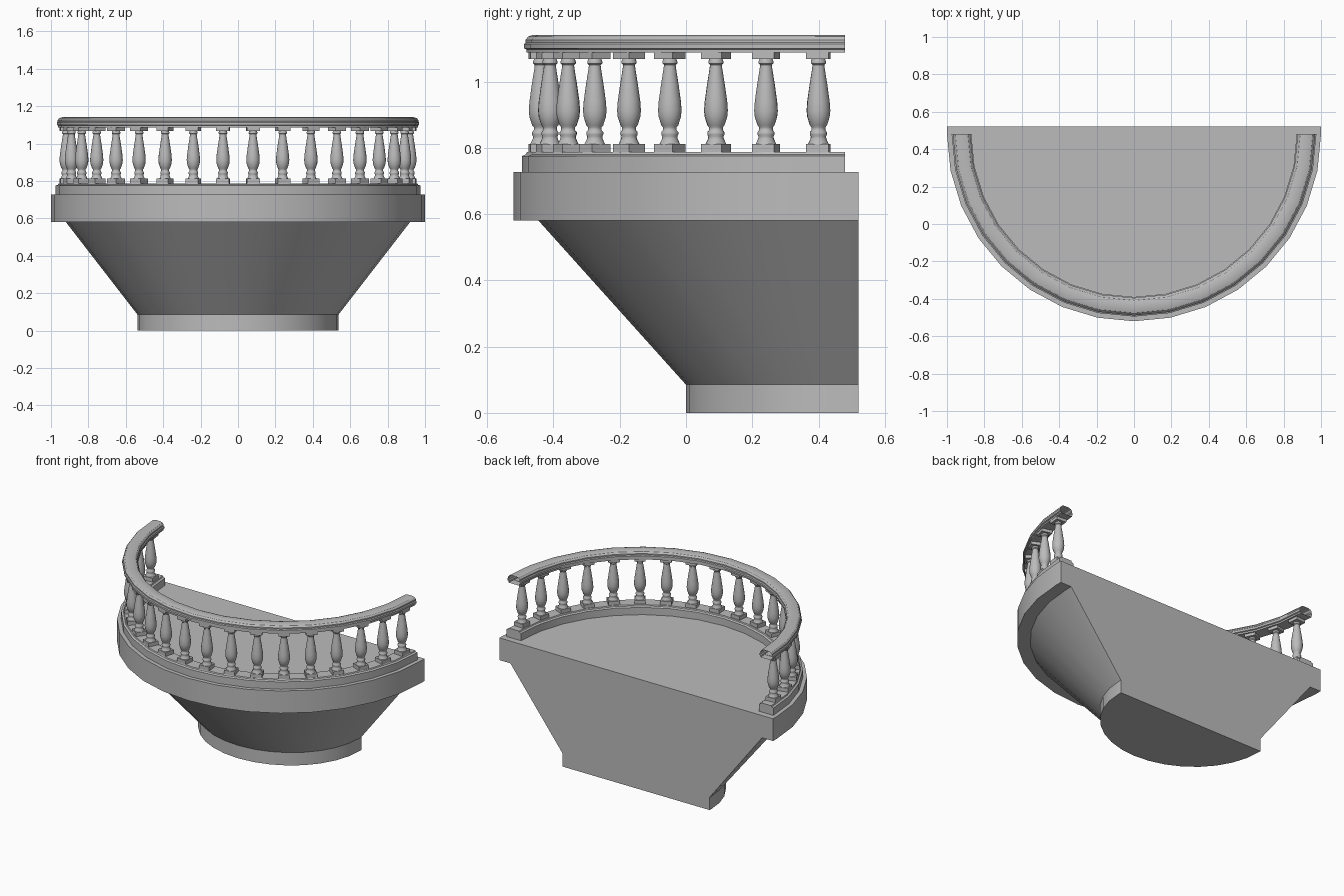
import bpy, bmesh, math

if "Cube" in bpy.data.objects:
    bpy.data.objects.remove(bpy.data.objects["Cube"], do_unlink=True)

CY = 0.48      # centre of the half-round plan
BACK = 0.52    # wall plane
SEG = 16

stone = bpy.data.materials.new("grey stone")
stone.use_nodes = True
GREY = (0.5, 0.5, 0.5, 1)
stone.diffuse_color = GREY
stone.node_tree.nodes["Principled BSDF"].inputs["Base Color"].default_value = GREY


def finish(name, bm, angle=30):
    bmesh.ops.recalc_face_normals(bm, faces=bm.faces)
    mesh = bpy.data.meshes.new(name)
    bm.to_mesh(mesh)
    bm.free()
    mesh.materials.append(stone)
    obj = bpy.data.objects.new(name, mesh)
    bpy.context.collection.objects.link(obj)
    bpy.ops.object.select_all(action="DESELECT")
    obj.select_set(True)
    bpy.context.view_layer.objects.active = obj
    bpy.ops.object.shade_smooth_by_angle(angle=math.radians(angle))
    return obj


def bridge(bm, a, b, closed=True):
    n = len(a)
    for i in range(n if closed else n - 1):
        j = (i + 1) % n
        bm.faces.new((a[i], a[j], b[j], b[i]))


def half_round(bm, rx, ry, cy, z):
    """D-shaped ring: front arc plus two corners on the wall plane."""
    arc = [math.pi * i / SEG for i in range(SEG + 1)]
    pts = [(rx * math.cos(t), cy - ry * math.sin(t)) for t in arc]
    pts = [(rx, BACK)] + pts + [(-rx, BACK)]
    return [bm.verts.new((x, y, z)) for x, y in pts]


def d_block(name, bottom, top):
    bm = bmesh.new()
    lo, hi = half_round(bm, *bottom), half_round(bm, *top)
    bridge(bm, lo, hi)
    bm.faces.new(lo)
    bm.faces.new(hi)
    return finish(name, bm)


def arc_sweep(name, profile, capped):
    """Sweep a closed (radius, height) profile round the front."""
    bm = bmesh.new()
    rings = []
    for i in range(SEG + 1):
        t = math.pi * i / SEG
        rings.append([bm.verts.new((r * math.cos(t), CY - r * math.sin(t), z))
                      for r, z in profile])
    for a, b in zip(rings, rings[1:]):
        bridge(bm, a, b)
    if capped:
        bm.faces.new(rings[0])
        bm.faces.new(rings[-1])
    return finish(name, bm)


# Supporting corbel and floor slab
foot_plan = (0.537, 0.5, 0.5)
d_block("foot", foot_plan + (0,), foot_plan + (0.085,))
d_block("flared_support", foot_plan + (0.085,), (0.92, 0.925, CY, 0.58))
d_block("floor_slab", (1, 1, CY, 0.58), (1, 1, CY, 0.727))

# Curb under the balusters
arc_sweep("curb", [(0.87, 0.727), (0.975, 0.727), (0.975, 0.775), (0.963, 0.78),
                   (0.96, 0.787), (0.885, 0.787), (0.882, 0.78), (0.87, 0.775)], True)

# Moulded handrail, open at the ends
half = [(0.04, 1.087), (0.04, 1.097), (0.047, 1.1), (0.047, 1.113),
        (0.042, 1.118), (0.042, 1.126), (0.034, 1.136), (0.018, 1.141)]
MID = 0.922
arc_sweep("handrail", [(MID + r, z) for r, z in half]
          + [(MID - r, z) for r, z in reversed(half)], False)


# Balusters: square plinth and cap with a turned vase between
def add_block(bm, z0, z1, w):
    lo, hi = [[bm.verts.new((x * w, y * w, z)) for x, y in
               ((-1, -1), (1, -1), (1, 1), (-1, 1))] for z in (z0, z1)]
    bridge(bm, lo, hi)
    bm.faces.new(lo)
    bm.faces.new(hi)


vase = [(0.031, 0.812), (0.024, 0.827), (0.023, 0.834), (0.026, 0.84),
        (0.026, 0.847), (0.021, 0.853), (0.021, 0.862), (0.026, 0.868),
        (0.034, 0.893), (0.036, 0.912), (0.034, 0.94), (0.027, 0.99),
        (0.019, 1.04), (0.018, 1.05), (0.023, 1.055), (0.023, 1.06), (0.02, 1.068)]
SIDES = 16
bm = bmesh.new()
add_block(bm, 0.785, 0.812, 0.034)
add_block(bm, 1.068, 1.089, 0.034)
rings = [[bm.verts.new((r * math.cos(math.tau * k / SIDES),
                        r * math.sin(math.tau * k / SIDES), z))
          for k in range(SIDES)] for r, z in vase]
for a, b in zip(rings, rings[1:]):
    bridge(bm, a, b)
first = finish("baluster_1", bm, 40)

COUNT = 18
for i in range(COUNT):
    obj = first if i == 0 else bpy.data.objects.new(f"baluster_{i + 1}", first.data)
    if i:
        bpy.context.collection.objects.link(obj)
    t = math.pi * (i + 0.5) / COUNT
    obj.location = (MID * math.cos(t), CY - MID * math.sin(t), 0)
    obj.rotation_euler.z = -t
